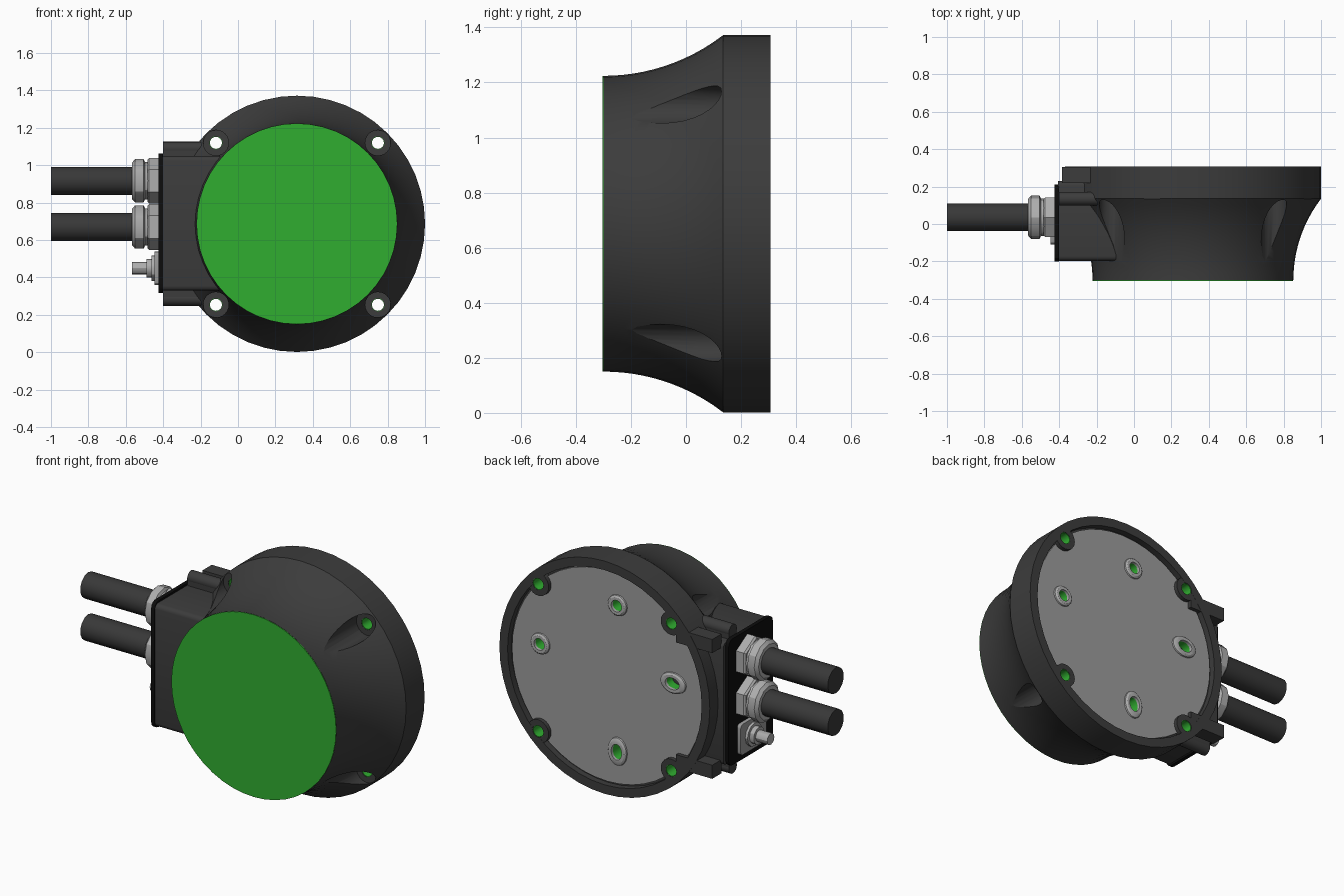
import bpy, bmesh, math
from mathutils import Matrix, Vector

cube = bpy.data.objects.get("Cube")
if cube:
    bpy.data.objects.remove(cube, do_unlink=True)

CX, CZ = 0.315, 0.687     # centre of the round housing
BOLT = 0.433              # bolt offset from the centre
BACK = 0.307


def material(name, r, g, b):
    m = bpy.data.materials.new(name)
    m.use_nodes = True
    m.diffuse_color = (r, g, b, 1)
    m.node_tree.nodes["Principled BSDF"].inputs["Base Color"].default_value = (r, g, b, 1)
    return m


BODY = material("charcoal", 0.045, 0.045, 0.045)
CABLE = material("cable grey", 0.04, 0.04, 0.04)
BLACK = material("gasket black", 0.004, 0.004, 0.004)
PLATE = material("plate grey", 0.33, 0.33, 0.33)
METAL = material("metal grey", 0.42, 0.42, 0.42)
GREEN = material("green", 0.03, 0.42, 0.03)


def finish(bm, name, mat):
    bmesh.ops.recalc_face_normals(bm, faces=bm.faces)
    mesh = bpy.data.meshes.new(name)
    bm.to_mesh(mesh)
    bm.free()
    mesh.materials.append(mat)
    ob = bpy.data.objects.new(name, mesh)
    bpy.context.collection.objects.link(ob)
    return ob


def select(ob):
    bpy.ops.object.select_all(action='DESELECT')
    ob.select_set(True)
    bpy.context.view_layer.objects.active = ob


def smooth(ob):
    select(ob)
    bpy.ops.object.shade_smooth_by_angle(angle=math.radians(30))


def lathe(name, profile, mat, loc, axis='Y', steps=24, closed=False, stretch=(1, 1, 1)):
    """Revolve (radius, position) pairs around the Y or X axis."""
    bm = bmesh.new()
    along = Vector((0, 1, 0)) if axis == 'Y' else Vector((1, 0, 0))
    out = Vector((0, 0, 1))
    vs = [bm.verts.new(out * r + along * t) for r, t in profile]
    pairs = list(zip(vs, vs[1:])) + ([(vs[-1], vs[0])] if closed else [])
    edges = [bm.edges.new(p) for p in pairs]
    bmesh.ops.spin(bm, geom=vs + edges, cent=(0, 0, 0), axis=along,
                   angle=math.tau, steps=steps, use_merge=True)
    bmesh.ops.remove_doubles(bm, verts=bm.verts, dist=1e-5)
    bmesh.ops.transform(bm, verts=bm.verts,
                        matrix=Matrix.Translation(loc) @ Matrix.Diagonal((*stretch, 1)))
    ob = finish(bm, name, mat)
    smooth(ob)
    return ob


def box(name, lo, hi, mat, bevel=0.0, only_x=False):
    bm = bmesh.new()
    bmesh.ops.create_cube(bm, size=1)
    lo, hi = Vector(lo), Vector(hi)
    bmesh.ops.transform(bm, verts=bm.verts,
                        matrix=Matrix.Translation((lo + hi) / 2) @ Matrix.Diagonal((*(hi - lo), 1)))
    if bevel:
        edges = [e for e in bm.edges if not only_x
                 or abs(e.verts[0].co.x - e.verts[1].co.x) > 1e-4]
        bmesh.ops.bevel(bm, geom=edges, offset=bevel, segments=3, profile=0.5, affect='EDGES')
    ob = finish(bm, name, mat)
    smooth(ob)
    return ob


def cut(ob, cutters):
    for c in cutters:
        mod = ob.modifiers.new("cut", 'BOOLEAN')
        mod.operation, mod.solver, mod.object = 'DIFFERENCE', 'EXACT', c
        select(ob)
        bpy.ops.object.modifier_apply(modifier=mod.name)
    smooth(ob)


# Round housing with a concave flare and a recessed back
flare = []
R = 0.713
for i in range(13):
    d = 0.435 * i / 12
    flare.append((0.537 + R - math.sqrt(R * R - d * d), -0.3 + d))
housing = lathe("housing", [(0, -0.3)] + flare + [(0.685, BACK), (0.632, BACK),
                (0.632, 0.27), (0, 0.27)], BODY, (CX, 0, CZ), steps=48)
lens = lathe("front_lens", [(0, -0.304), (0.536, -0.304), (0.536, -0.299), (0, -0.299)],
             GREEN, (CX, 0, CZ), steps=48)
back_plate = lathe("back_plate", [(0, 0.266), (0.62, 0.266), (0.62, 0.283), (0, 0.283)],
                   PLATE, (CX, 0, CZ), steps=48)

# Connector housing on the side
side_box = box("connector_housing", (-0.405, -0.197, 0.33), (0.0, 0.23, 1.05), BODY,
               0.025, only_x=True)
box("gasket", (-0.425, -0.2, 0.318), (-0.402, 0.21, 1.062), BLACK, 0.035, only_x=True)

# Four bolt positions: front pocket, through hole, green liner, back boss
cutters = []
for sx in (-1, 1):
    for sz in (-1, 1):
        loc = (CX + sx * BOLT, 0, CZ + sz * BOLT)
        cutters.append(lathe("bolt_cutter", [(0, -0.4), (0.068, -0.4), (0.068, 0.13),
                             (0.035, 0.13), (0.035, 0.4), (0, 0.4)], BODY, loc))
        lathe("bolt_liner", [(0.032, 0.132), (0.037, 0.132), (0.037, 0.304), (0.032, 0.304)],
              GREEN, loc, closed=True)
        lathe("bolt_boss", [(0.035, 0.262), (0.068, 0.262), (0.068, 0.306), (0.035, 0.306)],
              BODY, loc, closed=True)

# Mounting holes in the back plate, two of them slotted
mounts = [(-0.07, 0.435, 1, 1), (0.433, 0.075, 1, 1),
          (-0.433, 0.075, 1.35, 1), (-0.07, -0.425, 1, 1.35)]
mount_cutters = []
for dx, dz, wx, wz in mounts:
    loc, st = (CX + dx, 0, CZ + dz), (wx, 1, wz)
    mount_cutters.append(lathe("mount_cutter", [(0, 0.21), (0.035, 0.21), (0.035, 0.4), (0, 0.4)],
                               BODY, loc, stretch=st))
    lathe("mount_hole", [(0, 0.215), (0.034, 0.215), (0.034, 0.282), (0.037, 0.282),
                         (0.037, 0.212), (0, 0.212)], GREEN, loc, stretch=st)
    lathe("mount_ring", [(0.034, 0.28), (0.062, 0.28), (0.06, 0.291), (0.05, 0.298),
                         (0.034, 0.298)], METAL, loc, closed=True, stretch=st)

cut(housing, cutters + mount_cutters)
cut(back_plate, cutters + mount_cutters)
cut(side_box, cutters)
for c in cutters + mount_cutters:
    bpy.data.objects.remove(c, do_unlink=True)

# Screw ears above and below the connector housing, with blocks by the rim
for s, side in ((1, "upper"), (-1, "lower")):
    z = CZ + s * 0.402
    lathe(side + "_ear", [(0, -0.4), (0.037, -0.4), (0.037, -0.19), (0, -0.19)],
          BODY, (0, 0.135, z), axis='X', steps=16)
    zw = sorted((CZ + s * 0.35, z))
    box(side + "_ear_web", (-0.4, 0.1, zw[0]), (-0.19, 0.17, zw[1]), BODY)
    zb = CZ + s * 0.37
    box(side + "_rim_block", (-0.385, 0.22, zb - 0.04), (-0.15, 0.306, zb + 0.04), BODY)

# Two cables with their glands
for z, side in ((0.917, "upper"), (0.67, "lower")):
    loc = (0, 0.036, z)
    lathe(side + "_cable", [(0, -1), (0.075, -1), (0.075, -0.5), (0, -0.5)],
          CABLE, loc, axis='X', steps=14)
    lathe(side + "_gland_cap", [(0.074, -0.566), (0.098, -0.566), (0.116, -0.55), (0.116, -0.505),
                                (0.1, -0.497), (0.1, -0.42), (0.074, -0.42)],
          METAL, loc, axis='X', steps=12, closed=True)
    lathe(side + "_gland_nut", [(0.08, -0.485), (0.112, -0.485), (0.122, -0.475), (0.122, -0.424),
                                (0.08, -0.424)], METAL, loc, axis='X', steps=6, closed=True)

# Small vent connector on a flange
box("vent_flange", (-0.447, -0.11, 0.36), (-0.424, 0.13, 0.54), PLATE, 0.02, only_x=True)
lathe("vent_connector", [(0, -0.566), (0.033, -0.566), (0.033, -0.49), (0.05, -0.49),
                         (0.05, -0.462), (0.068, -0.462), (0.068, -0.44), (0, -0.44)],
      METAL, (0, 0.02, 0.45), axis='X', steps=12)
